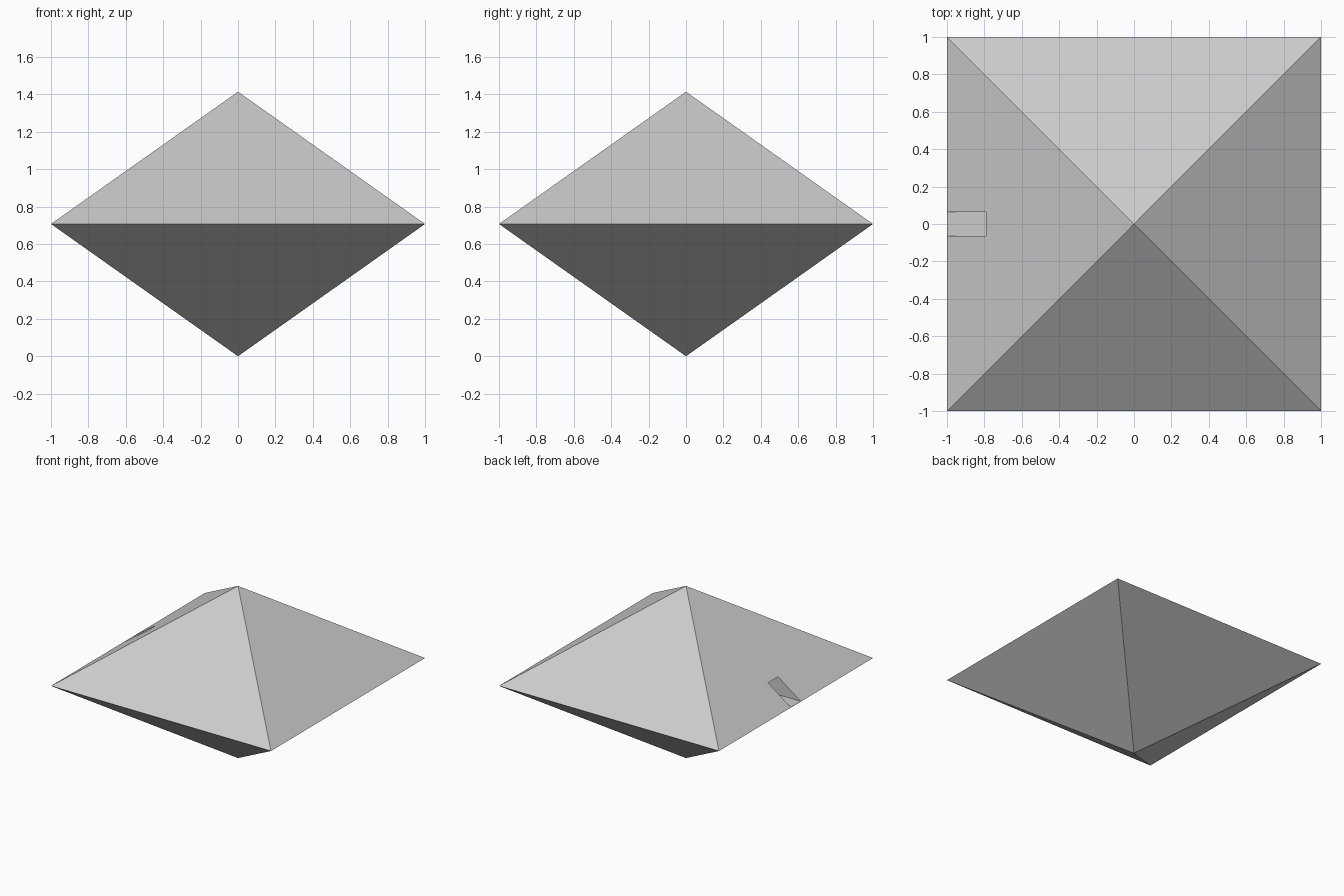
import bpy, bmesh, math
from mathutils import Matrix

if "Cube" in bpy.data.objects:
    bpy.data.objects.remove(bpy.data.objects["Cube"])

H = math.sqrt(0.5)  # height of each pyramid half


def make_object(name, bm):
    bmesh.ops.recalc_face_normals(bm, faces=bm.faces)
    mesh = bpy.data.meshes.new(name)
    bm.to_mesh(mesh)
    bm.free()
    obj = bpy.data.objects.new(name, mesh)
    bpy.context.collection.objects.link(obj)
    return obj


# Double pyramid: two open four-sided cones joined at the square rim
bm = bmesh.new()
turn = Matrix.Rotation(math.pi / 4, 4, 'Z')
for r_low, r_high, z in ((0, math.sqrt(2), H / 2), (math.sqrt(2), 0, H * 1.5)):
    bmesh.ops.create_cone(bm, cap_ends=False, segments=4, radius1=r_low,
                          radius2=r_high, depth=H,
                          matrix=Matrix.Translation((0, 0, z)) @ turn)
bmesh.ops.remove_doubles(bm, verts=bm.verts, dist=1e-4)
body = make_object("double_pyramid", bm)

# Entrance passage: a box cut level into the left upper face
x0, x1, z0, z1 = -1.2, -0.5, H + 0.001, 0.855
bm = bmesh.new()
bmesh.ops.create_cube(bm, size=1, matrix=(
    Matrix.Translation(((x0 + x1) / 2, 0, (z0 + z1) / 2))
    @ Matrix.Diagonal((x1 - x0, 0.13, z1 - z0, 1))))
cutter = make_object("passage_cutter", bm)
cutter.hide_render = True
cutter.display_type = 'WIRE'

cut = body.modifiers.new("passage", 'BOOLEAN')
cut.operation = 'DIFFERENCE'
cut.solver = 'EXACT'
cut.object = cutter
